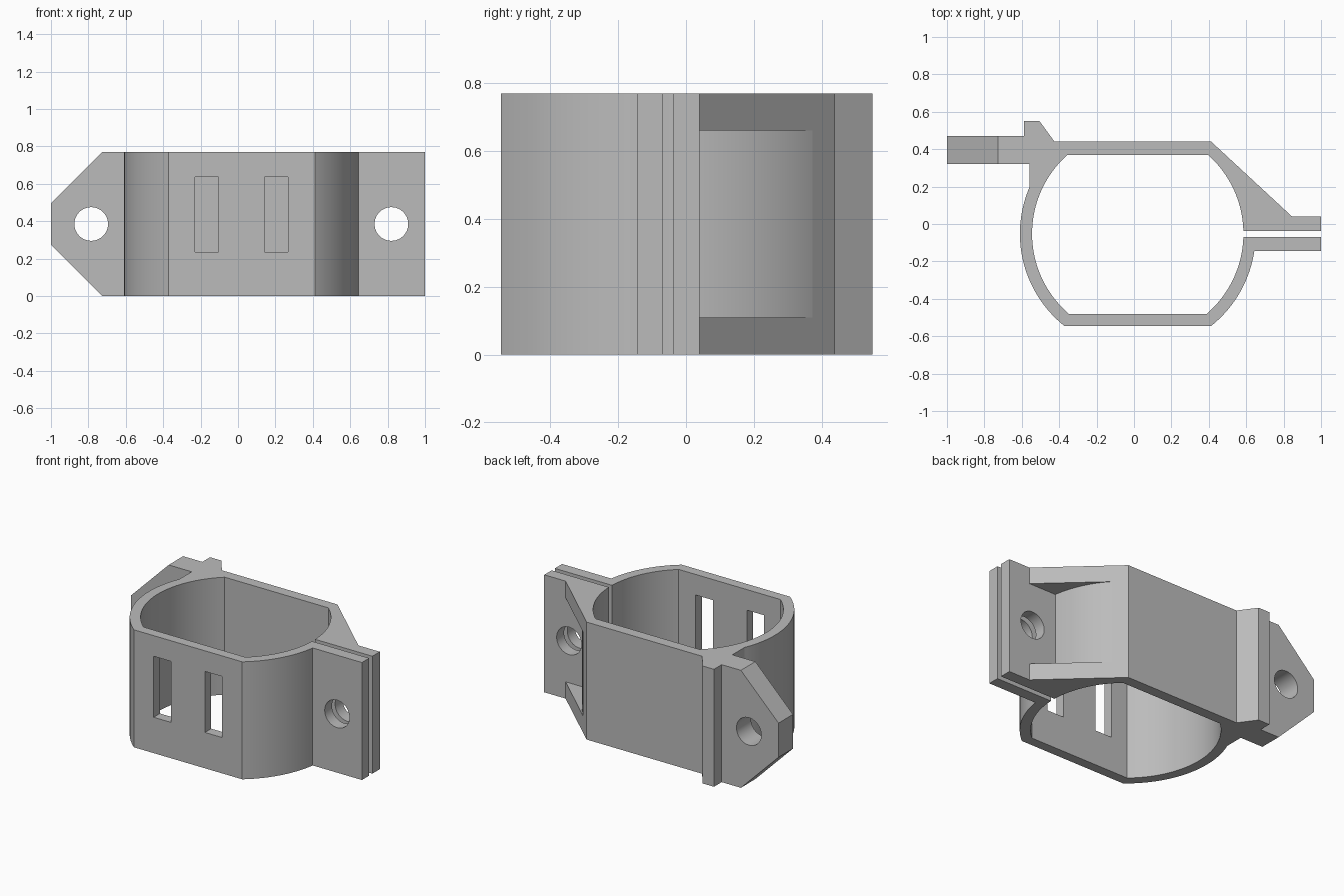
import bpy, bmesh, math
from mathutils import Vector

if "Cube" in bpy.data.objects:
    bpy.data.objects.remove(bpy.data.objects["Cube"])

HEIGHT = 0.77
MID = HEIGHT / 2
CX, CY = 0.02, -0.052          # centre of the round band
R_OUT, R_IN = 0.63, 0.565

grey = bpy.data.materials.new("plain grey")
grey.use_nodes = True
COLOUR = (0.5, 0.5, 0.5, 1)
grey.diffuse_color = COLOUR
grey.node_tree.nodes["Principled BSDF"].inputs["Base Color"].default_value = COLOUR


def arc(radius, y0, side0, y1, side1, steps=40):
    """Arc of the band from height y0 to y1; side is +1 right, -1 left."""
    def angle(y, side):
        a = math.asin((y - CY) / radius)
        return a if side > 0 else math.pi - a
    a0, a1 = angle(y0, side0), angle(y1, side1)
    return [(CX + radius * math.cos(a0 + (a1 - a0) * i / steps),
             CY + radius * math.sin(a0 + (a1 - a0) * i / steps))
            for i in range(steps + 1)]


def prism(name, outline, start, depth, along_y=False):
    """Extrude an outline along z, or an x-z outline along y."""
    bm = bmesh.new()
    if along_y:
        pts, push = [(x, start, z) for x, z in outline], Vector((0, depth, 0))
    else:
        pts, push = [(x, y, start) for x, y in outline], Vector((0, 0, depth))
    face = bm.faces.new([bm.verts.new(p) for p in pts])
    out = bmesh.ops.extrude_face_region(bm, geom=[face])
    bmesh.ops.translate(bm, vec=push,
                        verts=[v for v in out["geom"] if isinstance(v, bmesh.types.BMVert)])
    bmesh.ops.recalc_face_normals(bm, faces=bm.faces)
    mesh = bpy.data.meshes.new(name)
    bm.to_mesh(mesh)
    bm.free()
    mesh.materials.append(grey)
    obj = bpy.data.objects.new(name, mesh)
    bpy.context.collection.objects.link(obj)
    return obj


def circle(x, z, r, n=48):
    return [(x + r * math.cos(math.tau * i / n), z + r * math.sin(math.tau * i / n))
            for i in range(n)]


def rect(x0, x1, z0, z1):
    return [(x0, z0), (x1, z0), (x1, z1), (x0, z1)]


# Split band with clamp ears, gusset and mounting tab, as one outline
BACK, FRONT = 0.44, -0.545
outline = [(1, 0.04), (0.845, 0.04), (0.413, BACK)]
outline += [(-0.425, BACK), (-0.505, 0.55), (-0.588, 0.55), (-0.588, 0.47),
            (-1, 0.47), (-1, 0.32), (-0.56, 0.32)]
outline += arc(R_OUT, 0.194, -1, FRONT, -1)
outline += arc(R_OUT, FRONT, 1, -0.145, 1)
outline += [(1, -0.145), (1, -0.07)]
outline += arc(R_IN, -0.07, 1, -0.48, 1)
outline += arc(R_IN, -0.48, -1, 0.37, -1)
outline += arc(R_IN, 0.37, 1, -0.037, 1)
outline += [(1, -0.037)]
clamp = prism("pipe_clamp", outline, 0, HEIGHT)

# Cutters: pocket between the gusset ribs, bolt holes, strap slots, tab corners
cutters = [prism("gusset_pocket",
                 arc(R_OUT, 0.04, 1, 0.373, 1) + [(0.56, 0.5), (1, 0.3), (0.845, 0.04)],
                 0.11, 0.55)]
for x, y in ((0.82, -0.3), (-0.785, 0.2)):
    cutters.append(prism("bolt_hole", circle(x, MID, 0.09), y, 0.4, True))
for x in (-0.23, 0.142):
    cutters.append(prism("strap_slot", rect(x, x + 0.125, 0.235, 0.635), -0.7, 0.4, True))
for s in (-1, 1):
    corner = [(-1.1, MID + s * 0.012), (-0.68, MID + s * 0.432), (-1.1, MID + s * 0.432)]
    cutters.append(prism("tab_corner", corner, 0.25, 0.3, True))

for cutter in cutters:
    mod = clamp.modifiers.new(cutter.name, "BOOLEAN")
    mod.operation = "DIFFERENCE"
    mod.solver = "EXACT"
    mod.object = cutter

# Bake the cuts and drop the cutters
bpy.context.view_layer.update()
graph = bpy.context.evaluated_depsgraph_get()
baked = bpy.data.meshes.new_from_object(clamp.evaluated_get(graph))
clamp.modifiers.clear()
clamp.data = baked
for cutter in cutters:
    bpy.data.objects.remove(cutter)

bpy.ops.object.select_all(action="DESELECT")
clamp.select_set(True)
bpy.context.view_layer.objects.active = clamp
bpy.ops.object.shade_smooth_by_angle(angle=math.radians(15))
